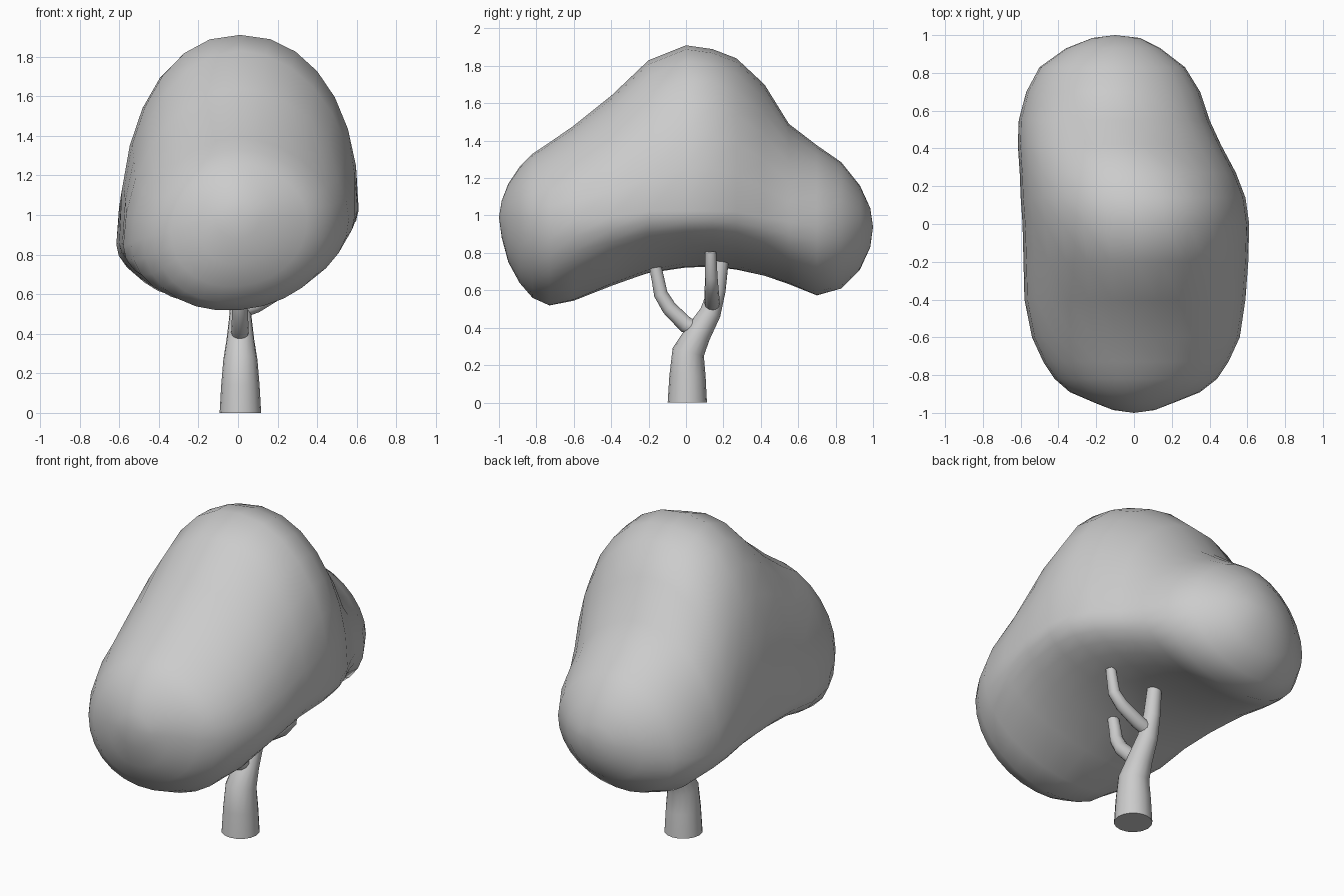
import bpy, bmesh
from math import sin, cos, pi, copysign, exp
from mathutils import Vector

if "Cube" in bpy.data.objects:
    bpy.data.objects.remove(bpy.data.objects["Cube"])


def skin(name, rings, poles=None):
    """Bridge closed rings; ends close with flat caps, or with pole points."""
    bm = bmesh.new()
    rows = [[bm.verts.new(p) for p in ring] for ring in rings]
    n = len(rows[0])
    for a, b in zip(rows, rows[1:]):
        for i in range(n):
            j = (i + 1) % n
            bm.faces.new((a[i], a[j], b[j], b[i]))
    for k, row in enumerate((rows[0], rows[-1])):
        if poles:
            tip = bm.verts.new(poles[k])
            for i in range(n):
                bm.faces.new((row[i], row[(i + 1) % n], tip))
        else:
            bm.faces.new(row)
    bmesh.ops.recalc_face_normals(bm, faces=bm.faces)
    mesh = bpy.data.meshes.new(name)
    bm.to_mesh(mesh)
    bm.free()
    ob = bpy.data.objects.new(name, mesh)
    bpy.context.collection.objects.link(ob)
    bpy.ops.object.select_all(action='DESELECT')
    ob.select_set(True)
    bpy.context.view_layer.objects.active = ob
    bpy.ops.object.shade_smooth_by_angle(angle=pi / 3)
    return ob


def tube(name, path, sides=12):
    """Tapered tube through (x, y, z, radius) points."""
    pts = [Vector(p[:3]) for p in path]
    rings = []
    for i, p in enumerate(pts):
        t = pts[min(i + 1, len(pts) - 1)] - pts[max(i - 1, 0)]
        if p.z == 0:
            t = Vector((0, 0, 1))
        t.normalize()
        u = Vector((0, 1, 0)).cross(t).normalized()
        v = t.cross(u)
        r = path[i][3]
        rings.append([p + r * (cos(2 * pi * k / sides) * u + sin(2 * pi * k / sides) * v)
                      for k in range(sides)])
    return skin(name, rings)


# Canopy stations along y: y, x min, x max, top, widest height, bottom, underside tilt
STATIONS = [
    (-.985, -.11, .11, 1.08, .98, .88, .05),
    (-.95, -.20, .20, 1.17, .97, .75, .07),
    (-.89, -.34, .35, 1.26, .95, .64, .09),
    (-.82, -.42, .44, 1.33, .935, .56, .09),
    (-.73, -.48, .50, 1.39, .925, .52, .09),
    (-.60, -.54, .56, 1.48, .92, .55, .11),
    (-.40, -.58, .59, 1.64, .92, .635, .13),
    (-.20, -.585, .605, 1.83, .94, .71, .14),
    (0, -.59, .61, 1.91, .94, .745, .14),
    (.14, -.60, .59, 1.89, .94, .75, .14),
    (.27, -.605, .54, 1.84, .94, .73, .14),
    (.42, -.615, .46, 1.70, .92, .69, .13),
    (.55, -.61, .40, 1.49, .91, .64, .11),
    (.70, -.57, .35, 1.375, .90, .575, .09),
    (.83, -.50, .27, 1.285, .91, .61, .08),
    (.93, -.36, .14, 1.16, .93, .71, .05),
    (.985, -.22, .03, 1.04, .94, .83, .03),
]
SEGMENTS = 28


def canopy_ring(y, x0, x1, top, mid, bottom, tilt):
    dome = exp(-((y - .1) / .28) ** 2)      # the middle dome is fuller than the lobes
    ring = []
    for k in range(SEGMENTS):
        a = 2 * pi * k / SEGMENTS
        power = 1.06 - .17 * dome if sin(a) > 0 else .95 - .08 * dome
        c, s = (copysign(abs(v) ** power, v) for v in (cos(a), sin(a)))
        z = mid + s * ((top - mid) if s > 0 else (mid - bottom))
        x = (x1 - x0) / 2 * c
        z += tilt * x * (1 - max(s, 0))
        ring.append((x + (x0 + x1) / 2, y, z))
    return ring


skin("canopy", [canopy_ring(*s) for s in STATIONS],
     poles=[(0, -1, .99), (-.1, 1, .94)])

# Trunk leaning back, with a front branch and a side branch
tube("trunk", [(.012, .007, 0, .105), (.012, .008, .14, .097), (.012, .012, .27, .086),
               (.012, .065, .37, .07), (.012, .13, .48, .057), (.012, .165, .60, .047),
               (.012, .19, .775, .04)], 16)
tube("front_branch", [(.01, .07, .39, .045), (.01, .0, .415, .044), (.01, -.09, .505, .04),
                      (.01, -.135, .58, .037), (.01, -.15, .66, .034), (.01, -.17, .755, .032)])
tube("side_branch", [(.02, .14, .52, .04), (.09, .14, .545, .04), (.20, .137, .61, .037),
                     (.255, .135, .67, .034), (.275, .132, .81, .029)])
